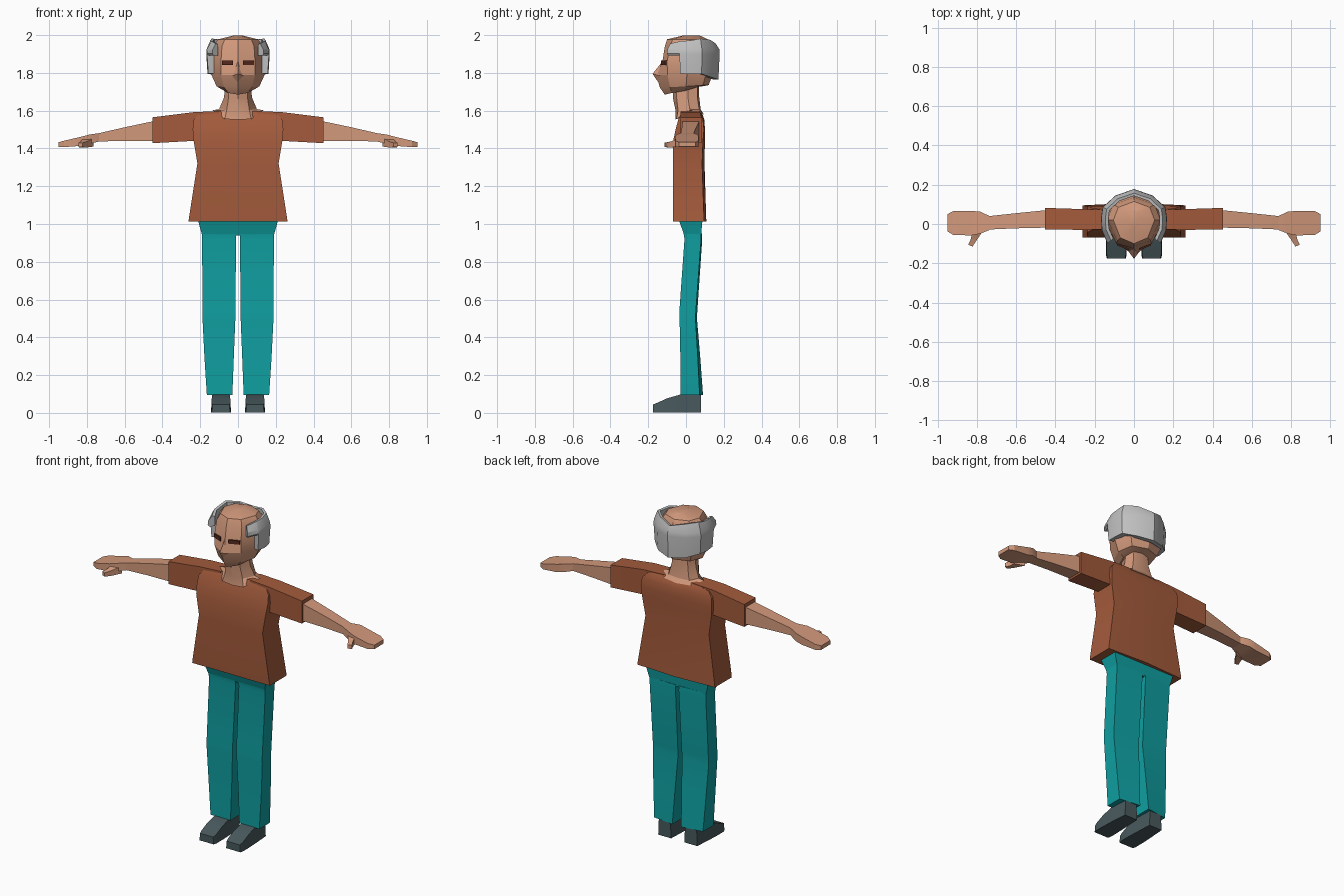
import bpy, bmesh, math
from mathutils import Vector


def material(name, rgb):
    m = bpy.data.materials.new(name)
    m.diffuse_color = (*rgb, 1)
    return m


SKIN = material("skin", (0.65, 0.32, 0.20))
SHIRT = material("rust_cloth", (0.37, 0.105, 0.045))
CLOTH = material("teal_cloth", (0.005, 0.35, 0.36))
SHOE = material("dark_slate", (0.065, 0.10, 0.11))
HAIR = material("grey_hair", (0.53, 0.53, 0.53))
DARK = material("dark_brown", (0.09, 0.022, 0.012))


def loft(name, rings, mat, mirror=False):
    """Skin a closed solid through rings of equal point count."""
    bm = bmesh.new()
    rows = [[bm.verts.new(p) for p in r] for r in rings]
    n = len(rows[0])
    for a, b in zip(rows, rows[1:]):
        for i in range(n):
            j = (i + 1) % n
            bm.faces.new((a[i], a[j], b[j], b[i]))
    bm.faces.new(rows[0])
    bm.faces.new(rows[-1])
    bmesh.ops.remove_doubles(bm, verts=bm.verts, dist=0.0005)
    bmesh.ops.recalc_face_normals(bm, faces=bm.faces)
    me = bpy.data.meshes.new(name)
    bm.to_mesh(me)
    bm.free()
    me.materials.append(mat)
    ob = bpy.data.objects.new(name, me)
    bpy.context.collection.objects.link(ob)
    if mirror:
        ob.modifiers.new("mirror", 'MIRROR').use_mirror_merge = False
    bpy.ops.object.select_all(action='DESELECT')
    ob.select_set(True)
    bpy.context.view_layer.objects.active = ob
    bpy.ops.object.shade_smooth_by_angle(angle=math.radians(25))
    return ob


def sym(half):
    """Complete a ring from its +x half; first and last points lie on x = 0."""
    return half + [(-x, y, z) for x, y, z in half[-2:0:-1]]


def xring(x, y0, y1, z0, z1):
    return [(x, y0, z0), (x, y1, z0), (x, y1, z1), (x, y0, z1)]


# Shirt body: z, half width, front y, back y at side, back y at centre
body = [(1.012, .262, -.068, .095, .108), (1.03, .26, -.069, .095, .107),
        (1.32, .215, -.07, .085, .098), (1.44, .235, -.068, .09, .10),
        (1.50, .24, -.055, .095, .10), (1.55, .235, -.042, .09, .098),
        (1.58, .21, -.028, .08, .088), (1.597, .12, -.02, .07, .075)]
loft("shirt_body", [sym([(0, f, z), (w, f, z), (w, b, z), (0, c, z)])
                    for z, w, f, b, c in body], SHIRT)

# Sleeves, forearms and hands
loft("sleeve", [xring(.10, -.025, .075, 1.45, 1.598),
                xring(.235, -.03, .075, 1.44, 1.592),
                xring(.452, -.028, .082, 1.428, 1.565)], SHIRT, True)
loft("arm", [xring(.43, -.018, .072, 1.44, 1.548),
             xring(.60, -.022, .055, 1.44, 1.512),
             xring(.74, -.028, .04, 1.437, 1.48)], SKIN, True)
loft("hand", [xring(.735, -.03, .04, 1.437, 1.481),
              xring(.785, -.05, .064, 1.425, 1.474),
              xring(.83, -.058, .066, 1.414, 1.462),
              xring(.92, -.056, .066, 1.407, 1.441),
              xring(.95, -.038, .05, 1.409, 1.433)], SKIN, True)
loft("thumb", [[(.765, -.03, 1.41), (.825, -.05, 1.41), (.825, -.05, 1.45), (.765, -.03, 1.455)],
               [(.80, -.08, 1.405), (.832, -.08, 1.405), (.832, -.08, 1.437), (.80, -.08, 1.437)],
               [(.822, -.115, 1.407), (.845, -.105, 1.407), (.845, -.105, 1.43), (.822, -.115, 1.43)]],
     SKIN, True)

# Trousers: hips plus legs (z, inner x, outer x, front y, back outer y, back inner y)
loft("trouser_hips", [sym([(0, f, z), (w, f, z), (w, b, z), (0, b, z)])
                      for z, w, f, b in [(.94, .19, -.01, .08), (1.03, .215, -.04, .088)]], CLOTH)
legs = [(.095, .03, .165, -.03, .072, .09), (.30, .022, .178, -.03, .062, .075),
        (.50, .014, .188, -.034, .05, .058), (.54, .013, .188, -.035, .052, .06),
        (.92, .011, .19, -.008, .08, .086), (.95, .010, .192, -.013, .08, .084)]
loft("trouser_leg", [[(i, f, z), (o, f, z), (o, b, z), (i, c, z)]
                     for z, i, o, f, b, c in legs], CLOTH, True)

# Shoes: y, inner x, outer x, top z
shoe = [(.08, .045, .132, .097), (-.03, .04, .14, .097),
        (-.10, .037, .143, .077), (-.155, .037, .143, .052), (-.175, .042, .138, .045)]
loft("shoe", [[(i, y, .001), (o, y, .001), (o - .004, y, t), (i + .004, y, t)]
              for y, i, o, t in shoe], SHOE, True)

# Neck with its flared base forming the neckline
loft("neck", [
    sym([(0, -.055, 1.552), (.07, -.051, 1.556), (.135, .02, 1.602), (.09, .085, 1.585), (0, .095, 1.58)]),
    sym([(0, -.055, 1.60), (.06, -.042, 1.603), (.10, .02, 1.608), (.07, .07, 1.605), (0, .078, 1.605)]),
    sym([(0, -.07, 1.67), (.05, -.05, 1.67), (.074, .01, 1.67), (.055, .06, 1.67), (0, .07, 1.67)]),
    sym([(0, -.07, 1.75), (.05, -.05, 1.75), (.066, .01, 1.75), (.05, .06, 1.75), (0, .07, 1.75)]),
], SKIN)

# Head: front z, back z, front y, cheek xy, side xy, rear xy, back y
head = [(1.685, 1.728, -.112, .05, -.075, .075, 0, .06, .07, .08),
        (1.722, 1.735, -.138, .075, -.085, .113, 0, .09, .09, .12),
        (1.79, 1.79, -.158, .09, -.098, .141, .005, .11, .105, .14),
        (1.86, 1.86, -.125, .09, -.10, .144, .01, .115, .11, .15),
        (1.94, 1.94, -.112, .085, -.085, .135, .02, .105, .10, .135),
        (1.978, 1.978, -.10, .07, -.07, .105, .02, .08, .085, .115),
        (1.999, 1.999, -.01, .012, 0, .02, .03, .015, .06, .07)]
loft("head", [sym([(0, f, zf), (cx, cy, zf * .8 + zb * .2), (sx, sy, (zf + zb) / 2),
                   (rx, ry, zb), (0, b, zb)])
              for zf, zb, f, cx, cy, sx, sy, rx, ry, b in head], SKIN)

# Nose wedge
loft("nose", [sym([(0, -.124, 1.862), (.002, -.122, 1.862), (0, -.11, 1.862)]),
              sym([(0, -.177, 1.795), (.03, -.137, 1.785), (0, -.11, 1.785)]),
              sym([(0, -.143, 1.745), (.004, -.135, 1.745), (0, -.11, 1.745)])], SKIN)

# Eye slits as thin plates following the face
loft("eye", [[(x, y, 1.843), (x, y, 1.866), (x, y + .009, 1.866), (x, y + .009, 1.843)]
             for x, y in [(.027, -.133), (.086, -.110)]], DARK, True)

# Hair band: x, y, bottom z, top z round the right side to the back
half = [(.135, -.10, 1.892, 1.955), (.163, -.036, 1.892, 1.968), (.164, -.034, 1.797, 1.968),
        (.168, .03, 1.793, 1.972), (.160, .085, 1.795, 1.982),
        (.095, .145, 1.775, 1.975), (0, .178, 1.765, 1.955)]
band = half + [(-x, y, b, t) for x, y, b, t in half[-2::-1]]


def hair_section(x, y, b, t):
    def at(k, z):
        return (x * k, .02 + (y - .02) * k, z)
    return [at(.96, b), at(1, max(1.9, b + .01)), at(.99, 1.925), at(.87, t), at(.78, t - .003), at(.78, b)]


loft("hair_band", [hair_section(*c) for c in band], HAIR)
